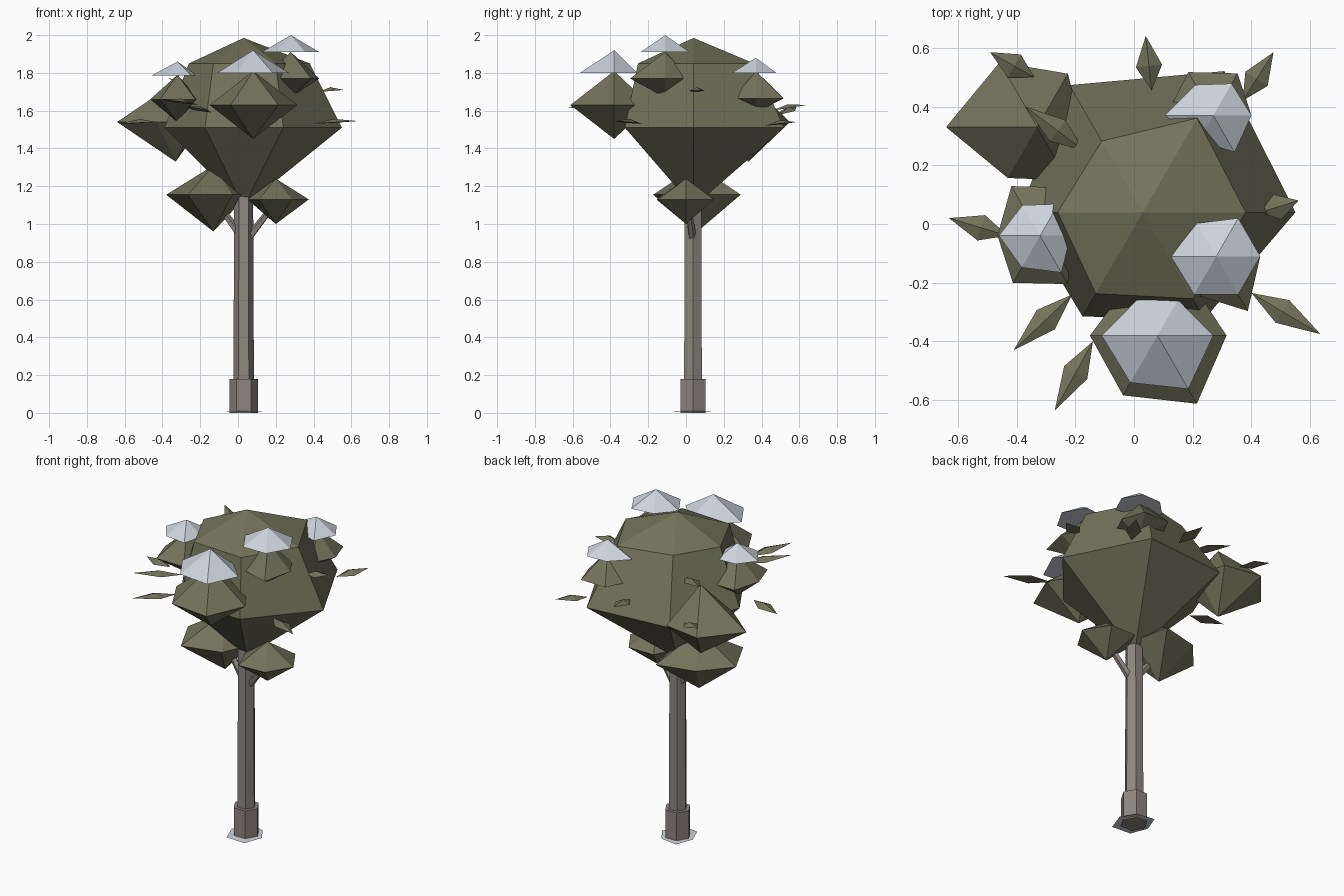
import bpy, bmesh
from math import cos, sin, pi
from mathutils import Vector

if "Cube" in bpy.data.objects:
    bpy.data.objects.remove(bpy.data.objects["Cube"])


def material(name, rgb):
    m = bpy.data.materials.new(name)
    m.diffuse_color = (*rgb, 1)
    m.use_nodes = True
    m.node_tree.nodes["Principled BSDF"].inputs["Base Color"].default_value = m.diffuse_color
    return m


LEAF = material("foliage", (0.17, 0.17, 0.105))
BARK = material("bark", (0.27, 0.24, 0.22))
SNOW = material("snow", (0.62, 0.66, 0.72))


def finish(name, bm, mat):
    bmesh.ops.recalc_face_normals(bm, faces=bm.faces)
    me = bpy.data.meshes.new(name)
    bm.to_mesh(me)
    bm.free()
    me.materials.append(mat)
    ob = bpy.data.objects.new(name, me)
    bpy.context.collection.objects.link(ob)
    return ob


def lathe(name, x, y, rings, mat, top=None, bottom=None):
    """Uneven hexagonal rings [(z, six radii)], closed by a point or a cap."""
    bm = bmesh.new()
    loops = []
    for z, radii in rings:
        loops.append([bm.verts.new((x + r * cos(i * pi / 3), y + r * sin(i * pi / 3), z))
                      for i, r in enumerate(radii)])
    for a, b in zip(loops, loops[1:]):
        for i in range(6):
            j = (i + 1) % 6
            bm.faces.new((a[i], a[j], b[j], b[i]))
    for loop, z in ((loops[0], bottom), (loops[-1], top)):
        if z is None:
            bm.faces.new(loop)
        else:
            tip = bm.verts.new((x, y, z))
            for i in range(6):
                bm.faces.new((loop[i], loop[(i + 1) % 6], tip))
    return finish(name, bm, mat)


def leaf(name, base, tip, width=0.09):
    """Long diamond with a raised middle ridge."""
    a, b = Vector(base), Vector(tip)
    d = b - a
    side = Vector((-d.y, d.x, 0)).normalized() * width / 2
    mid = a + d * 0.45
    bm = bmesh.new()
    pts = [bm.verts.new(p) for p in (a, mid - side, b, mid + side)]
    ridge = bm.verts.new(mid + Vector((0, 0, 0.02)))
    bm.faces.new(pts)
    for i in range(4):
        bm.faces.new((pts[i], pts[(i + 1) % 4], ridge))
    finish(name, bm, LEAF)


# trunk, root collar and snow patch on the ground
TX, TY = 0.03, 0.037
lathe("trunk", TX, TY, [(0.0, [0.055] * 6), (1.2, [0.05] * 6)], BARK)
lathe("root_collar", TX, TY, [(0.0, [0.076] * 6), (0.18, [0.076] * 6)], BARK)
lathe("ground_snow", TX, TY, [(0.008, [0.105, 0.1, 0.12, 0.1, 0.12, 0.13])], SNOW, top=0.014)

# side branches
for name, a, b in (("branch_right", (0.05, 0.035, 0.92), (0.19, 0.01, 1.1)),
                   ("branch_left", (0.0, 0.04, 0.96), (-0.12, 0.06, 1.12))):
    a, b = Vector(a), Vector(b)
    bm = bmesh.new()
    bmesh.ops.create_cone(bm, cap_ends=True, segments=5, radius1=0.022, radius2=0.016,
                          depth=(b - a).length)
    bm.transform((b - a).to_track_quat('Z', 'Y').to_matrix().to_4x4())
    bmesh.ops.translate(bm, verts=bm.verts, vec=(a + b) / 2)
    finish(name, bm, BARK)

# main crown
lathe("crown", 0.03, 0.04,
      [(1.51, [0.52, 0.555, 0.5, 0.42, 0.41, 0.42]),
       (1.85, [0.35, 0.37, 0.28, 0.29, 0.32, 0.34])], LEAF, top=1.985, bottom=1.09)

# foliage clumps: name, x, y, bottom z, ring z, top z, radii
clumps = [
    ("clump_front", 0.08, -0.38, 1.45, 1.63, 1.81, [0.235, 0.22, 0.2, 0.23, 0.235, 0.268]),
    ("clump_right", 0.28, -0.11, 1.67, 1.77, 1.91, [0.15, 0.15, 0.16, 0.16, 0.15, 0.215]),
    ("clump_back_right", 0.27, 0.37, 1.59, 1.665, 1.81, [0.13, 0.165, 0.17, 0.16, 0.13, 0.14]),
    ("clump_left", -0.32, -0.04, 1.54, 1.66, 1.79, [0.11, 0.19, 0.195, 0.145, 0.185, 0.19]),
    ("clump_back_left", -0.33, 0.33, 1.33, 1.54, 1.75, [0.15, 0.21, 0.255, 0.31, 0.2, 0.21]),
    ("clump_low_left", -0.13, 0.06, 0.96, 1.155, 1.31, [0.18, 0.265, 0.2, 0.25, 0.27, 0.2]),
    ("clump_low_right", 0.2, 0.0, 1.0, 1.13, 1.24, [0.175, 0.17, 0.17, 0.15, 0.18, 0.17]),
]
for name, x, y, zb, zm, zt, radii in clumps:
    lathe(name, x, y, [(zm, radii)], LEAF, top=zt, bottom=zb)

# snow caps: name, x, y, rim z, top z, radii
caps = [
    ("snow_front", 0.08, -0.38, 1.80, 1.92, [0.19, 0.14, 0.14, 0.19, 0.185, 0.21]),
    ("snow_right", 0.28, -0.11, 1.91, 2.0, [0.15, 0.15, 0.13, 0.155, 0.15, 0.15]),
    ("snow_back_right", 0.27, 0.37, 1.80, 1.88, [0.13, 0.125, 0.12, 0.165, 0.1, 0.145]),
    ("snow_left", -0.32, -0.04, 1.785, 1.86, [0.105, 0.125, 0.12, 0.14, 0.125, 0.145]),
]
for name, x, y, zr, zt, radii in caps:
    lathe(name, x, y, [(zr, radii)], SNOW, top=zt)

# loose leaves around the crown: base and tip
leaves = [
    ((0.06, 0.455, 1.6), (0.04, 0.64, 1.63)),
    ((0.37, 0.42, 1.52), (0.475, 0.585, 1.54)),
    ((0.43, 0.04, 1.70), (0.56, 0.08, 1.71)),
    ((0.40, -0.235, 1.53), (0.635, -0.375, 1.545)),
    ((-0.14, -0.40, 1.59), (-0.27, -0.635, 1.62)),
    ((-0.21, -0.24, 1.63), (-0.41, -0.43, 1.66)),
    ((-0.43, -0.04, 1.54), (-0.63, 0.02, 1.53)),
    ((-0.17, 0.25, 1.72), (-0.37, 0.40, 1.77)),
    ((-0.34, 0.50, 1.58), (-0.49, 0.585, 1.62)),
]
for i, (a, b) in enumerate(leaves):
    leaf(f"leaf_{i + 1}", a, b)
